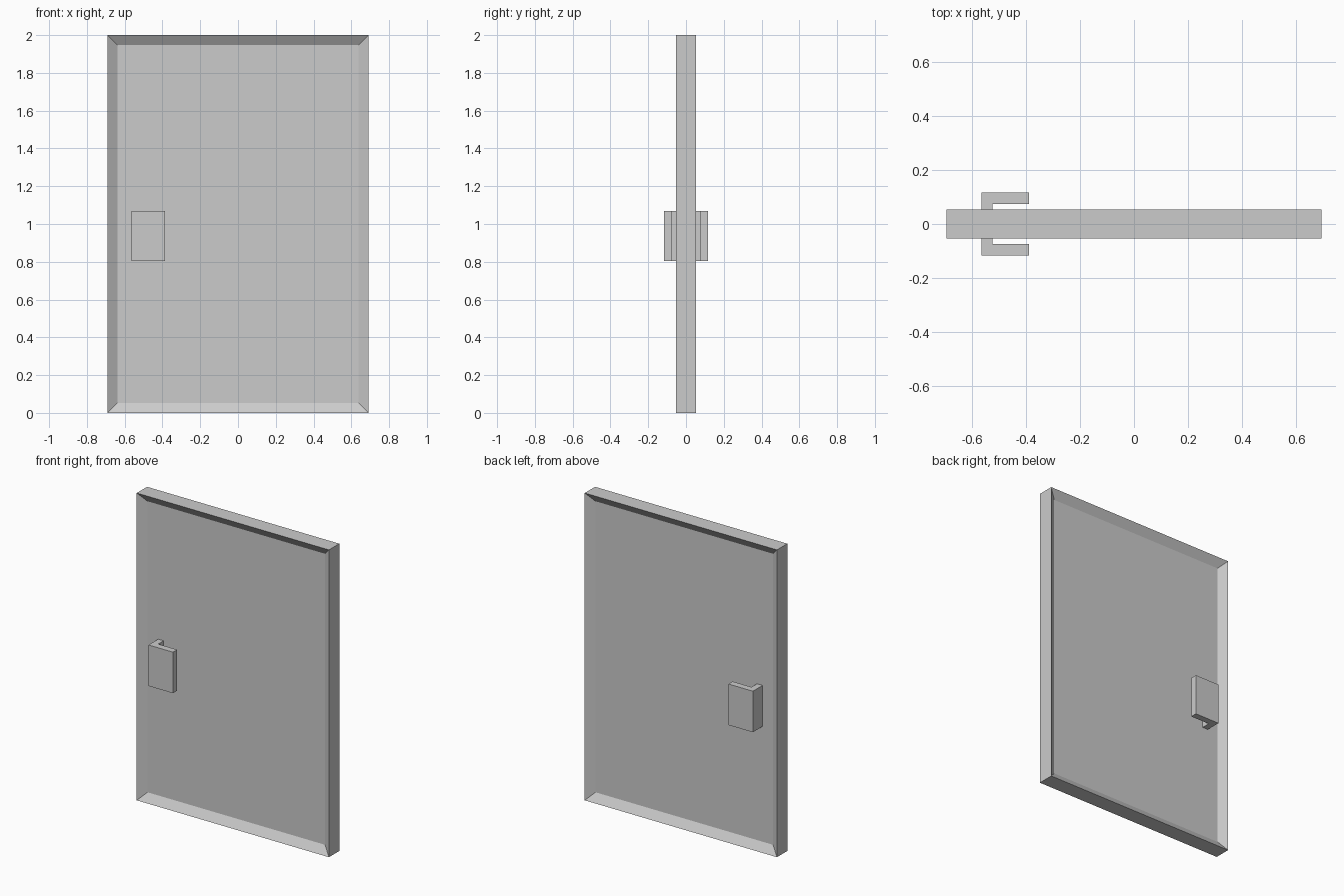
import bpy, bmesh
from mathutils import Vector

if "Cube" in bpy.data.objects:
    bpy.data.objects.remove(bpy.data.objects["Cube"])

HALF_W, HEIGHT, HALF_D = 0.692, 2.0, 0.053   # door slab
RIM, PANEL_Y = 0.053, 0.0175                 # rim width, recessed panel half depth


def add_object(name, bm):
    bmesh.ops.recalc_face_normals(bm, faces=bm.faces)
    mesh = bpy.data.meshes.new(name)
    bm.to_mesh(mesh)
    bm.free()
    obj = bpy.data.objects.new(name, mesh)
    bpy.context.collection.objects.link(obj)
    return obj


# Door slab: a box whose two large faces are inset and pushed inwards
bm = bmesh.new()
bmesh.ops.create_cube(bm, size=1)
bmesh.ops.scale(bm, vec=(HALF_W * 2, HALF_D * 2, HEIGHT), verts=bm.verts)
bmesh.ops.translate(bm, vec=(0, 0, HEIGHT / 2), verts=bm.verts)
bm.normal_update()
for panel in [f for f in bm.faces if abs(f.normal.y) > 0.9]:
    side = 1 if panel.normal.y > 0 else -1
    bmesh.ops.inset_region(bm, faces=[panel], thickness=RIM, use_even_offset=True)
    for v in panel.verts:
        v.co.y = side * PANEL_Y
add_object("door_slab", bm)

# Handles: L-shaped profile extruded upwards, mirrored to the other side
X0, X_STEM, X1 = -0.563, -0.523, -0.387
Y_OUT, Y_IN = -0.1165, -0.0735
Z0, Z1 = 0.803, 1.07
profile = [(X0, -PANEL_Y), (X0, Y_OUT), (X1, Y_OUT),
           (X1, Y_IN), (X_STEM, Y_IN), (X_STEM, -PANEL_Y)]
for name, side in (("front_handle", 1), ("back_handle", -1)):
    bm = bmesh.new()
    base = bm.faces.new([bm.verts.new((x, y * side, Z0)) for x, y in profile])
    ext = bmesh.ops.extrude_face_region(bm, geom=[base], use_keep_orig=True)
    top = [g for g in ext["geom"] if isinstance(g, bmesh.types.BMVert)]
    bmesh.ops.translate(bm, vec=Vector((0, 0, Z1 - Z0)), verts=top)
    add_object(name, bm)
